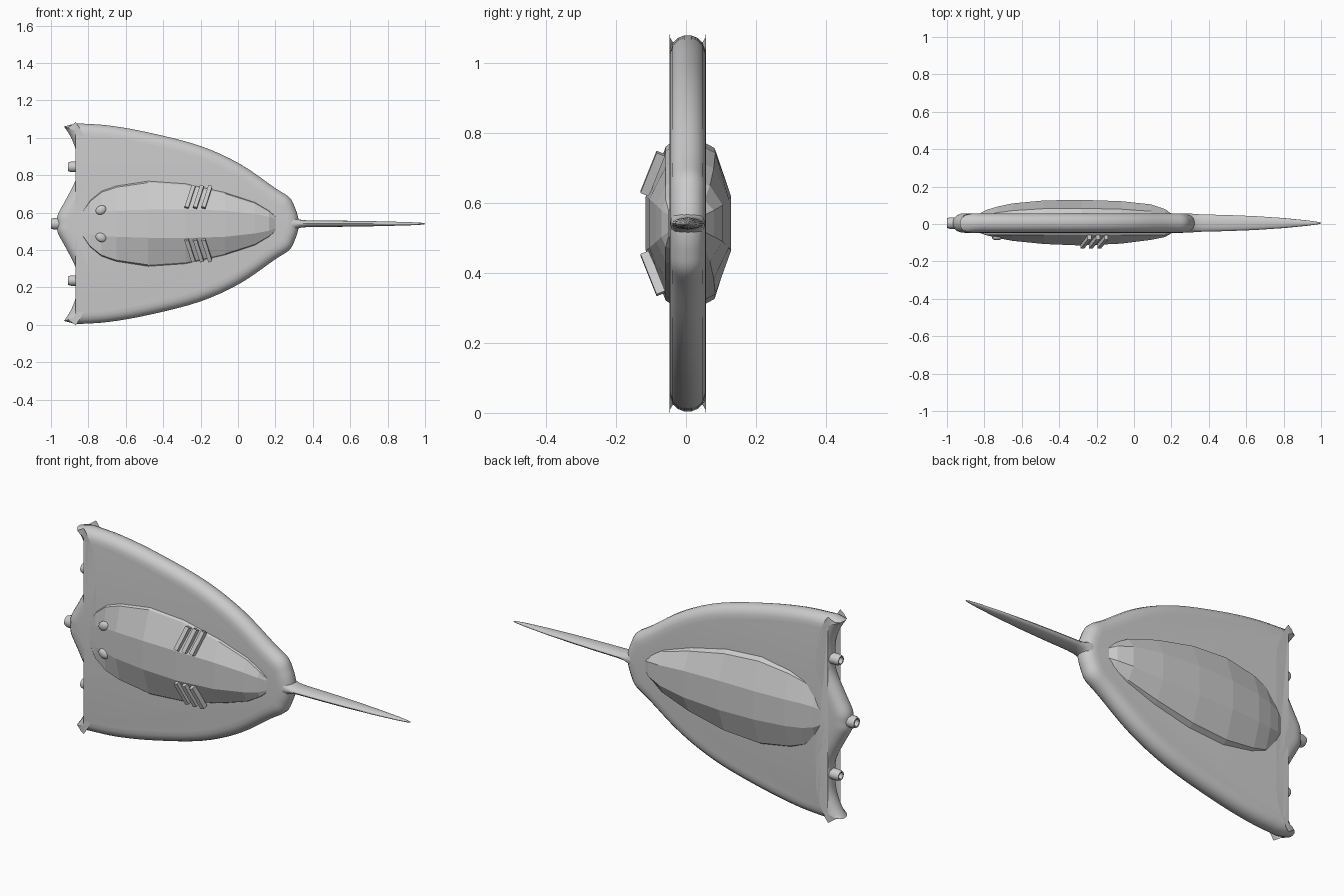
import bpy, bmesh, math
from mathutils import Vector

if "Cube" in bpy.data.objects:
    bpy.data.objects.remove(bpy.data.objects["Cube"])

ZC, YC = 0.541, 0.005   # symmetry height and plate mid-plane


def finish(name, bm, smooth=None):
    bmesh.ops.recalc_face_normals(bm, faces=bm.faces)
    me = bpy.data.meshes.new(name)
    bm.to_mesh(me)
    bm.free()
    ob = bpy.data.objects.new(name, me)
    bpy.context.collection.objects.link(ob)
    if smooth:
        bpy.ops.object.select_all(action='DESELECT')
        ob.select_set(True)
        bpy.context.view_layer.objects.active = ob
        bpy.ops.object.shade_smooth_by_angle(angle=math.radians(smooth))
    return ob


def loft(name, rings, smooth=None, closed=False):
    bm = bmesh.new()
    vs = [[bm.verts.new(p) for p in r] for r in rings]
    n = len(vs[0])
    pairs = list(zip(vs, vs[1:])) + ([(vs[-1], vs[0])] if closed else [])
    for a, b in pairs:
        for i in range(n):
            j = (i + 1) % n
            bm.faces.new((a[i], a[j], b[j], b[i]))
    if not closed:
        bm.faces.new(vs[0])
        bm.faces.new(vs[-1])
    return finish(name, bm, smooth)


def spline(pts, steps=4):
    p = [Vector(q) for q in pts]
    p = [2 * p[0] - p[1]] + p + [2 * p[-1] - p[-2]]
    out = []
    for a, b, c, d in zip(p, p[1:], p[2:], p[3:]):
        for k in range(steps):
            t = k / steps
            out.append(0.5 * (2 * b + (c - a) * t + (2 * a - 5 * b + 4 * c - d) * t * t
                              + (3 * b - a - 3 * c + d) * t ** 3))
    return out + [p[-2]]


# Wing plate: scalloped rear edge and curved leading edge with rounded rim
rear = [(-.967, 0), (-.963, .05), (-.92, .13), (-.868, .235), (-.862, .315),
        (-.868, .395), (-.895, .465), (-.93, .52)]
lead = [(-.865, .537), (-.69, .525), (-.475, .487), (-.205, .417), (.01, .32),
        (.195, .193), (.275, .14), (.305, .085), (.32, .04), (.325, 0)]
rear = [(x, -z) for x, z in rear[:0:-1]] + rear
lead = lead + [(x, -z) for x, z in lead[-2::-1]]
outline = spline(rear) + spline(lead)


def inset(d, y):
    ring, n = [], len(outline)
    for i, p in enumerate(outline):
        a = (p - outline[i - 1]).normalized()
        b = (outline[(i + 1) % n] - p).normalized()
        t = (a + b).normalized()
        q = p + Vector((t.y, -t.x)) * d
        ring.append((q.x, YC + y, ZC + q.y))
    return ring


profile = [(.065, .052), (.042, .050), (.022, .043), (.007, .028), (0, .010)]
loft("wing_plate", [inset(d, -y) for d, y in profile]
     + [inset(d, y) for d, y in profile[::-1]], 50)

# Tail spike: flattened tapering rod, flared at its root
spike = [(.25, .05, .07), (.29, .05, .05), (.31, .05, .032), (.33, .048, .022),
         (.37, .046, .018), (.5, .043, .017), (.65, .037, .015), (.8, .027, .012),
         (.93, .014, .008), (.985, .006, .005), (1.0, .002, .002)]
loft("tail_spike", [[(x, YC + hy * math.cos(a), ZC + hz * math.sin(a))
                     for a in [k * math.tau / 16 for k in range(16)]]
                    for x, hy, hz in spike], 50)

# Faceted hull: x, band half-width, full half-width, front y, back y
hull = [(-.835, .035, .06, -.045, .05), (-.79, .055, .125, -.06, .075),
        (-.73, .065, .175, -.075, .093), (-.65, .07, .203, -.09, .11),
        (-.48, .075, .229, -.107, .126), (-.28, .077, .215, -.115, .129),
        (-.07, .07, .168, -.105, .122), (.09, .052, .115, -.085, .105),
        (.165, .038, .07, -.07, .08), (.2, .025, .04, -.05, .055)]
rings = []
for x, c, w, yf, yb in hull:
    half = [(c, yf), (w * .96, max(yf, -.058)), (w, -.045),
            (w, yb * .45), (w * .94, yb * .65), (c, yb)]
    rings.append([(x, y, ZC + z) for z, y in half]
                 + [(x, y, ZC - z) for z, y in half[::-1]])
loft("hull", rings)

# Vent bars and small knobs, mirrored above and below the centre line
for s, side in ((1, "upper"), (-1, "lower")):
    for k in range(3):
        x = -.275 + .045 * k
        a, b = Vector((x, -.118, ZC + s * .085)), Vector((x + .037, -.072, ZC + s * .2))
        n = Vector((0, -.93, s * .37)) * .013
        u = Vector((.010, 0, -s * .003))
        loft(f"vent_bar_{side}_{k + 1}",
             [[p + u + n, p - u + n, p - u - n, p + u - n] for p in (a, b)])
    bm = bmesh.new()
    bmesh.ops.create_uvsphere(bm, u_segments=12, v_segments=8, radius=.025)
    for v in bm.verts:
        x, y, z = v.co
        v.co = (-.732 + x * 1.15 + s * z * .2, -.072 + y * .6, ZC + s * .073 + z)
    finish(f"knob_{side}", bm, 40)


# Hollow thruster nozzles along the rear edge
def nozzle(name, x0, x1, z, r):
    prof = [(x1, r), (x0 + .015, r), (x0, r * .82), (x0, r * .6), (x0 + .04, r * .55), (x1, r * .5)]
    loft(name, [[(x, YC + q * math.cos(a), ZC + z + q * math.sin(a))
                 for a in [k * math.tau / 16 for k in range(16)]]
                for x, q in prof], 35, closed=True)


nozzle("nozzle_centre", -1.0, -.93, 0, .031)
nozzle("nozzle_upper", -.908, -.835, .304, .028)
nozzle("nozzle_lower", -.908, -.835, -.304, .028)
